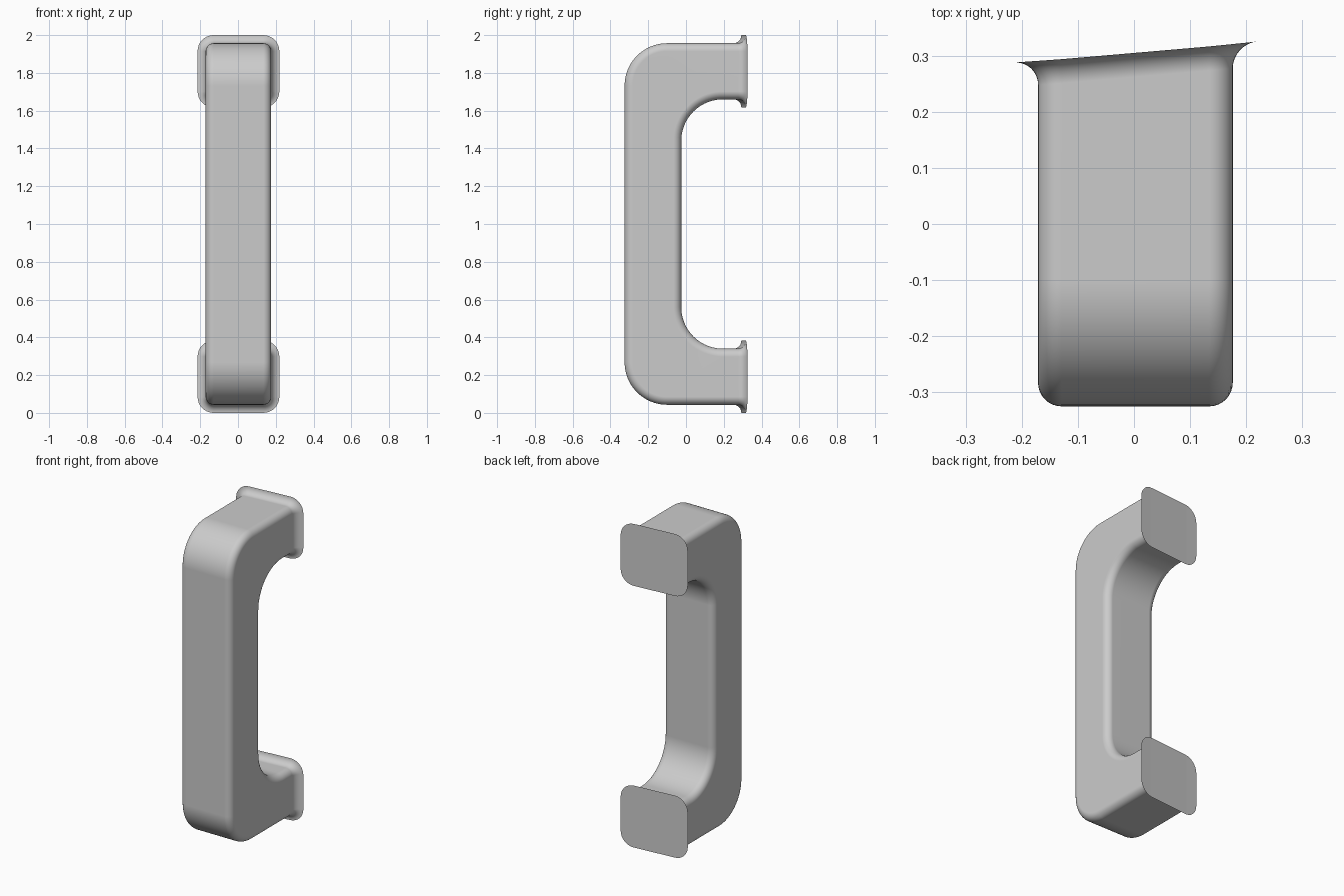
import bpy, bmesh
from math import sin, cos, pi, radians

cube = bpy.data.objects.get("Cube")
if cube:
    bpy.data.objects.remove(cube, do_unlink=True)

LEFT, RIGHT = -0.171, 0.176      # side walls of the bar
EDGE, FLARE = 0.042, 0.043       # edge rounding and foot flare radius
OUTER = (-0.10, 1.732, 0.225)    # bend centre y, z and radius
INNER = (0.195, 1.44, 0.22)
CORNER_STEPS, BEND_STEPS, FLARE_STEPS = 8, 20, 10


def wall_y(x):
    """Gently curved, slanted mounting surface."""
    return 0.304 + 0.086 * x + 0.05 * x * x


def section(bend, grow=0.0, setback=None):
    """Rounded-rectangle loop at a bend angle; feet grow it and follow the wall."""
    loop = []
    corners = [(LEFT, -1, OUTER, 1), (RIGHT, 1, OUTER, 1),
               (RIGHT, 1, INNER, -1), (LEFT, -1, INNER, -1)]
    for n, (side, sx, (cy, cz, radius), out) in enumerate(corners):
        for i in range(CORNER_STEPS + 1):
            a = pi / 2 * i / CORNER_STEPS
            if n % 2:
                a = pi / 2 - a
            x = side + sx * ((EDGE + grow) * cos(a) - EDGE)
            rho = radius + out * ((EDGE + grow) * sin(a) - EDGE)
            y = cy - rho * cos(bend)
            if setback is not None:
                y = wall_y(x) - setback
            loop.append((x, y, cz + rho * sin(bend)))
    return loop


# Upper half: flared foot, then the bend down to the upright
half = []
for i in range(FLARE_STEPS, -1, -1):
    t = pi / 2 * i / FLARE_STEPS
    half.append(section(pi / 2, FLARE * (1 - cos(t)), FLARE * (1 - sin(t))))
for i in range(BEND_STEPS, -1, -1):
    half.append(section(pi / 2 * i / BEND_STEPS))

# Lower half mirrors the upper one
mirrored = [[(x, y, 2 - z) for x, y, z in loop] for loop in reversed(half)]

bm = bmesh.new()
rings = [[bm.verts.new(p) for p in loop] for loop in half + mirrored]
count = len(rings[0])
for a, b in zip(rings, rings[1:]):
    for i in range(count):
        j = (i + 1) % count
        bm.faces.new((a[i], a[j], b[j], b[i]))

# Mounting faces, in strips that follow the wall curve
for ring in (rings[0], rings[-1]):
    for i in range(count // 2 - 1):
        bm.faces.new((ring[i], ring[i + 1], ring[count - 2 - i], ring[count - 1 - i]))
bmesh.ops.recalc_face_normals(bm, faces=bm.faces)

mesh = bpy.data.meshes.new("pull_handle")
bm.to_mesh(mesh)
bm.free()
handle = bpy.data.objects.new("pull_handle", mesh)
bpy.context.collection.objects.link(handle)

# Plain grey finish
grey = bpy.data.materials.new("light_grey")
grey.use_nodes = True
grey.diffuse_color = (0.6, 0.6, 0.6, 1)
grey.node_tree.nodes["Principled BSDF"].inputs["Base Color"].default_value = (0.6, 0.6, 0.6, 1)
mesh.materials.append(grey)

# Smooth shading, with flat faces kept flat
bpy.ops.object.select_all(action="DESELECT")
handle.select_set(True)
bpy.context.view_layer.objects.active = handle
bpy.ops.object.shade_smooth_by_angle(angle=radians(35))
weighted = handle.modifiers.new("flat_faces", "WEIGHTED_NORMAL")
weighted.keep_sharp = True
